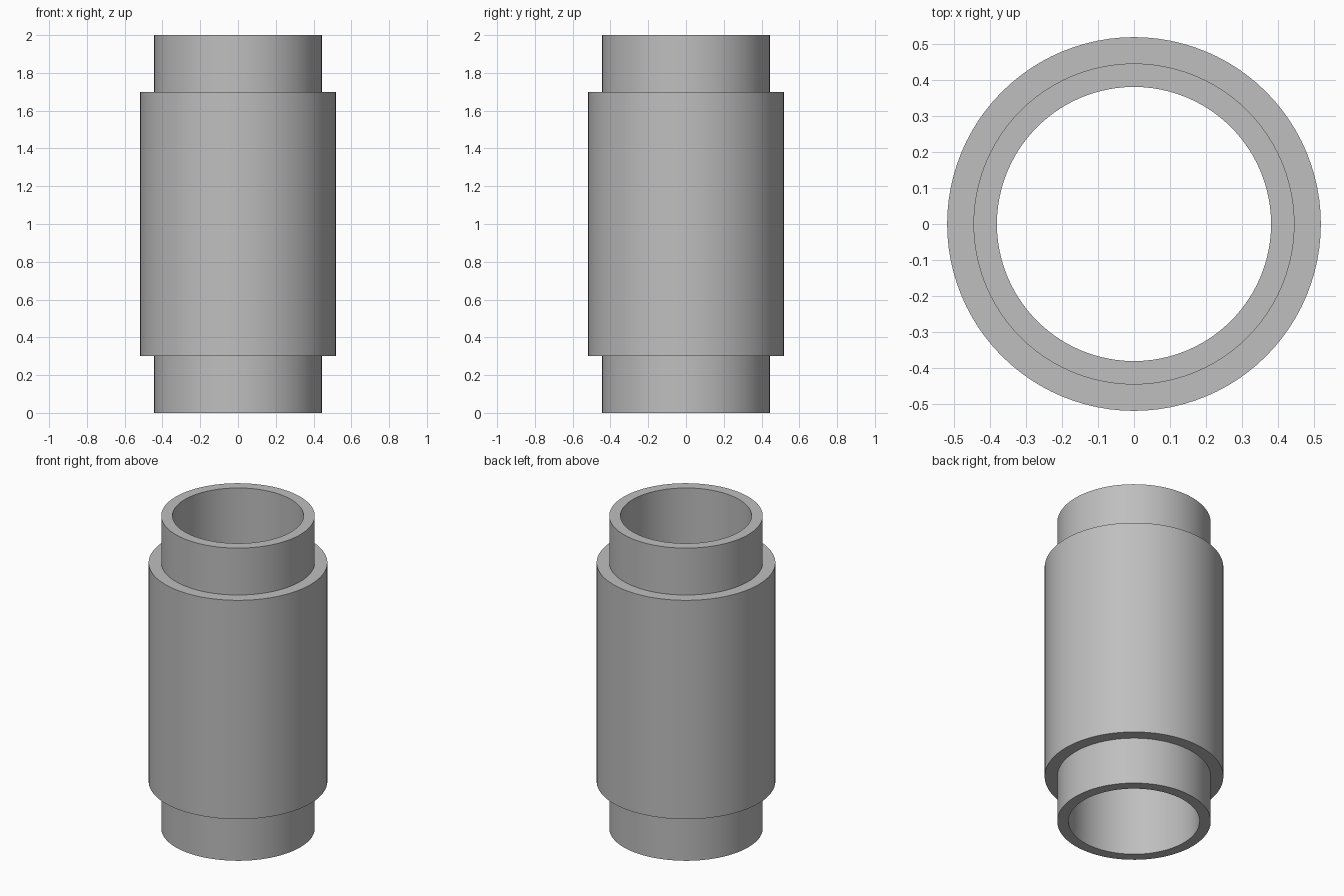
import bpy
import bmesh
import math

cube = bpy.data.objects.get("Cube")
if cube:
    bpy.data.objects.remove(cube, do_unlink=True)

SEGMENTS = 96
BORE, NECK, BODY = 0.38, 0.445, 0.518   # radii
HEIGHT, SHOULDER = 2.0, 0.3             # shoulder distance from each end

# Plain grey metal
metal = bpy.data.materials.new("grey_metal")
metal.use_nodes = True
colour = (0.52, 0.52, 0.52, 1)
metal.diffuse_color = colour
metal.node_tree.nodes["Principled BSDF"].inputs["Base Color"].default_value = colour


def lathe(name, profile):
    """Revolve a closed (radius, height) profile around z."""
    bm = bmesh.new()
    rings = []
    for i in range(SEGMENTS):
        a = math.tau * i / SEGMENTS
        rings.append([bm.verts.new((r * math.cos(a), r * math.sin(a), z))
                      for r, z in profile])
    n = len(profile)
    for i in range(SEGMENTS):
        here, there = rings[i], rings[(i + 1) % SEGMENTS]
        for j in range(n):
            k = (j + 1) % n
            bm.faces.new((here[j], there[j], there[k], here[k]))
    bmesh.ops.recalc_face_normals(bm, faces=bm.faces)
    mesh = bpy.data.meshes.new(name)
    bm.to_mesh(mesh)
    bm.free()
    mesh.materials.append(metal)
    obj = bpy.data.objects.new(name, mesh)
    bpy.context.collection.objects.link(obj)
    bpy.ops.object.select_all(action='DESELECT')
    obj.select_set(True)
    bpy.context.view_layer.objects.active = obj
    bpy.ops.object.shade_smooth_by_angle(angle=math.radians(30))
    return obj


# Hollow sleeve: narrow necks at both ends of a wider body
half = [(BORE, 0), (NECK, 0), (NECK, SHOULDER), (BODY, SHOULDER)]
mirrored = [(r, HEIGHT - z) for r, z in reversed(half)]
lathe("stepped_sleeve", half + mirrored)
